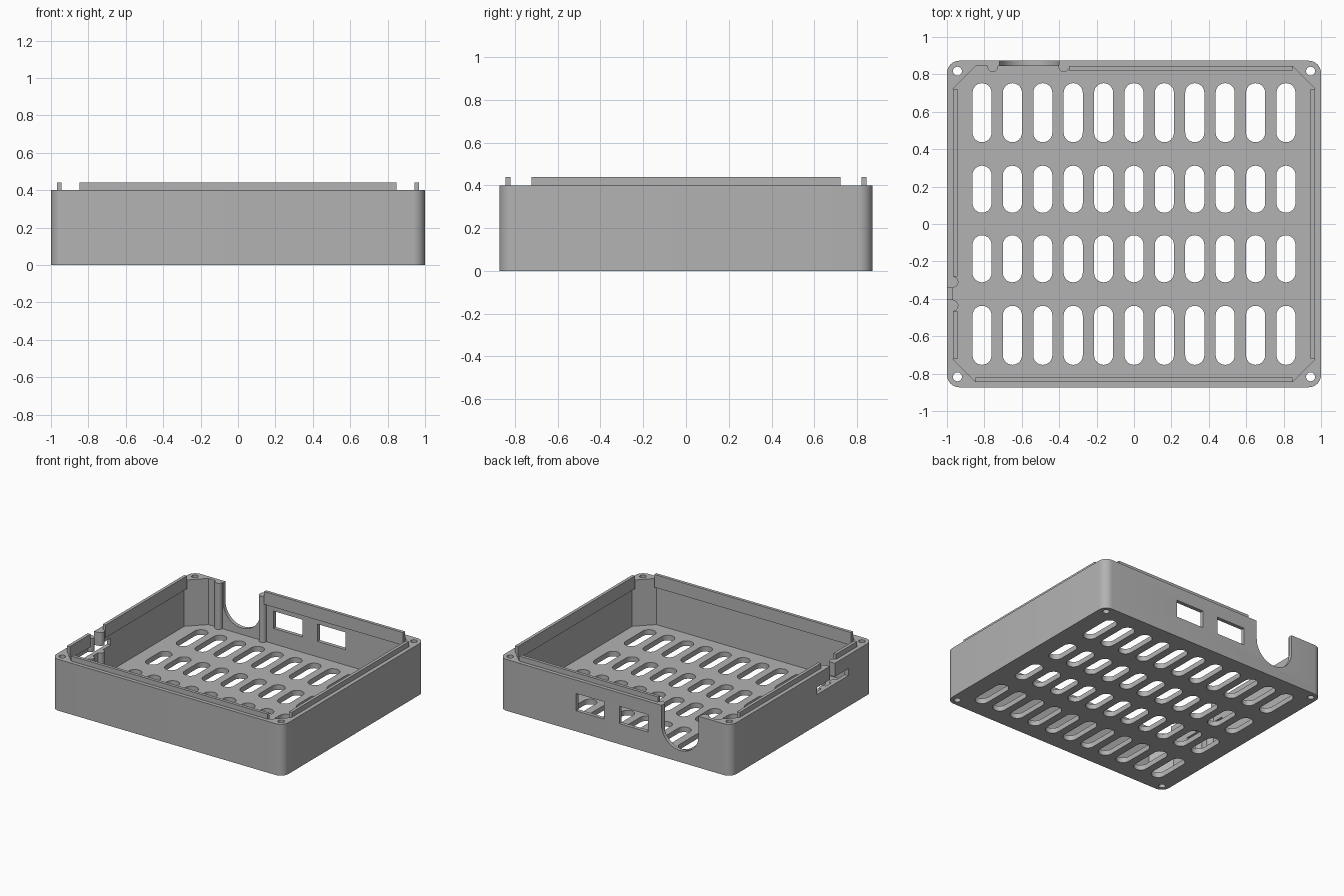
import bpy
import bmesh
from math import pi, cos, sin, radians
from mathutils import Matrix

cube = bpy.data.objects.get("Cube")
if cube:
    bpy.data.objects.remove(cube, do_unlink=True)

grey = bpy.data.materials.new("plain_grey")
grey.use_nodes = True
GREY = (0.45, 0.45, 0.45, 1)
grey.diffuse_color = GREY
grey.node_tree.nodes["Principled BSDF"].inputs["Base Color"].default_value = GREY

HX, HY, TOP, LIP_TOP, FLOOR = 1.0, 0.873, 0.40, 0.44, 0.04
IX, IY, CHAMFER = 0.969, 0.844, 0.122          # inner faces of the walls
LIP = 0.024


# Outlines
def arc(cx, cy, r, a0, a1, n):
    return [(cx + r * cos(a0 + (a1 - a0) * i / n), cy + r * sin(a0 + (a1 - a0) * i / n))
            for i in range(n + 1)]


def circle(cx, cy, r, n=24):
    return arc(cx, cy, r, 0, 2 * pi, n)[:-1]


def rect(x0, x1, y0, y1):
    return [(x0, y0), (x1, y0), (x1, y1), (x0, y1)]


def stadium(cx, y0, y1, r, n=12):
    return arc(cx, y1 - r, r, 0, pi, n) + arc(cx, y0 + r, r, pi, 2 * pi, n)


def rounded_rect(hx, hy, r):
    pts = []
    for i, (sx, sy) in enumerate([(1, 1), (-1, 1), (-1, -1), (1, -1)]):
        pts += arc(sx * (hx - r), sy * (hy - r), r, i * pi / 2, (i + 1) * pi / 2, 8)
    return pts


def prism(name, outlines, z0, z1, matrix=None):
    """Extrude outlines from z0 to z1; outlines inside the first become holes."""
    curve = bpy.data.curves.new(name, "CURVE")
    curve.dimensions = "2D"
    curve.fill_mode = "BOTH"
    curve.extrude = (z1 - z0) / 2
    for pts in outlines:
        spline = curve.splines.new("POLY")
        spline.points.add(len(pts) - 1)
        for point, (x, y) in zip(spline.points, pts):
            point.co = (x, y, 0, 1)
        spline.use_cyclic_u = True
    temp = bpy.data.objects.new(name + "_outline", curve)
    bpy.context.collection.objects.link(temp)
    bpy.context.view_layer.update()
    mesh = bpy.data.meshes.new_from_object(temp.evaluated_get(bpy.context.evaluated_depsgraph_get()))
    bpy.data.objects.remove(temp, do_unlink=True)

    bm = bmesh.new()
    bm.from_mesh(mesh)
    bmesh.ops.remove_doubles(bm, verts=bm.verts, dist=1e-5)
    bmesh.ops.translate(bm, verts=bm.verts, vec=(0, 0, (z0 + z1) / 2))
    if matrix:
        bmesh.ops.transform(bm, matrix=matrix, verts=bm.verts)
    bmesh.ops.recalc_face_normals(bm, faces=bm.faces)
    bm.to_mesh(mesh)
    bm.free()
    mesh.materials.clear()
    mesh.materials.append(grey)
    obj = bpy.data.objects.new(name, mesh)
    bpy.context.collection.objects.link(obj)
    return obj


def cut(obj, cutters):
    for cutter in cutters:
        mod = obj.modifiers.new(cutter.name, "BOOLEAN")
        mod.operation = "DIFFERENCE"
        mod.solver = "EXACT"
        mod.object = cutter


parts = []
outer = rounded_rect(HX, HY, 0.066)
screw_holes = [circle(sx * 0.944, sy * 0.817, 0.024) for sx in (-1, 1) for sy in (-1, 1)]

# Floor with ventilation slots
vents = []
for i in range(-5, 6):
    for y0, y1 in [(0.437, 0.753), (0.06, 0.312), (-0.312, -0.06), (-0.753, -0.437)]:
        vents.append(stadium(i * 0.1625, y0, y1, 0.051))
parts.append(prism("vented_floor", [outer] + screw_holes + vents, 0, FLOOR))

# Walls with solid diagonal corners
cx, cy = IX - CHAMFER, IY - CHAMFER
cavity = [(IX, cy), (cx, IY), (-cx, IY), (-IX, cy), (-IX, -cy), (-cx, -IY), (cx, -IY), (IX, -cy)]
walls = prism("walls", [outer, cavity] + screw_holes, FLOOR, TOP)
parts.append(walls)

# Cutters for the back openings, and for the slot and notch in the right wall
upright = Matrix.Rotation(pi / 2, 4, "X")      # local y becomes z, local z becomes -y
back_cutters = [prism("round_opening_cutter", [stadium(-0.56, 0.09, 0.9, 0.16, 24)],
                      -1.0, -0.75, upright)]
for i, (x0, x1) in enumerate([(0.095, 0.336), (-0.284, -0.036)]):
    back_cutters.append(prism(f"port_cutter_{i + 1}", [rect(x0, x1, 0.16, 0.295)],
                              -1.0, -0.75, upright))
side_cutters = [prism("slot_cutter", [rect(-1.1, -0.9, -0.57, -0.185)], 0.24, 0.295),
                prism("notch_cutter", [rect(-1.1, -0.9, -0.404, -0.342)], 0.27, 0.6)]
cut(walls, back_cutters + side_cutters)

# Half-round posts beside the openings
for i, x in enumerate([-0.755, -0.375]):
    parts.append(prism(f"back_post_{i + 1}", [circle(x, IY - 0.002, 0.029)], FLOOR, TOP))
for i, y in enumerate([-0.31, -0.436]):
    post = prism(f"side_post_{i + 1}", [circle(-IX, y, 0.03)], FLOOR, TOP)
    cut(post, side_cutters)
    parts.append(post)

# Locating lips along the inside of the walls
lips = {
    "front_lip": (-cx, cx, -IY, -IY + LIP),
    "back_lip": (-0.348, cx, IY - LIP, IY),
    "left_lip": (IX - LIP, IX, -cy, cy),
    "right_lip_long": (-IX, -IX + LIP, -0.28, cy),
    "right_lip_short": (-IX, -IX + LIP, -cy, -0.466),
}
for name, bounds in lips.items():
    parts.append(prism(name, [rect(*bounds)], 0.34, LIP_TOP))

# Bake the cuts, then drop the cutters
bpy.context.view_layer.update()
graph = bpy.context.evaluated_depsgraph_get()
for obj in parts:
    if obj.modifiers:
        baked = bpy.data.meshes.new_from_object(obj.evaluated_get(graph))
        obj.modifiers.clear()
        obj.data = baked
for cutter in back_cutters + side_cutters:
    bpy.data.objects.remove(cutter, do_unlink=True)

# Smooth the round faces, keep the edges sharp
bpy.ops.object.select_all(action="DESELECT")
for obj in parts:
    obj.select_set(True)
bpy.context.view_layer.objects.active = walls
bpy.ops.object.shade_smooth_by_angle(angle=radians(30))
